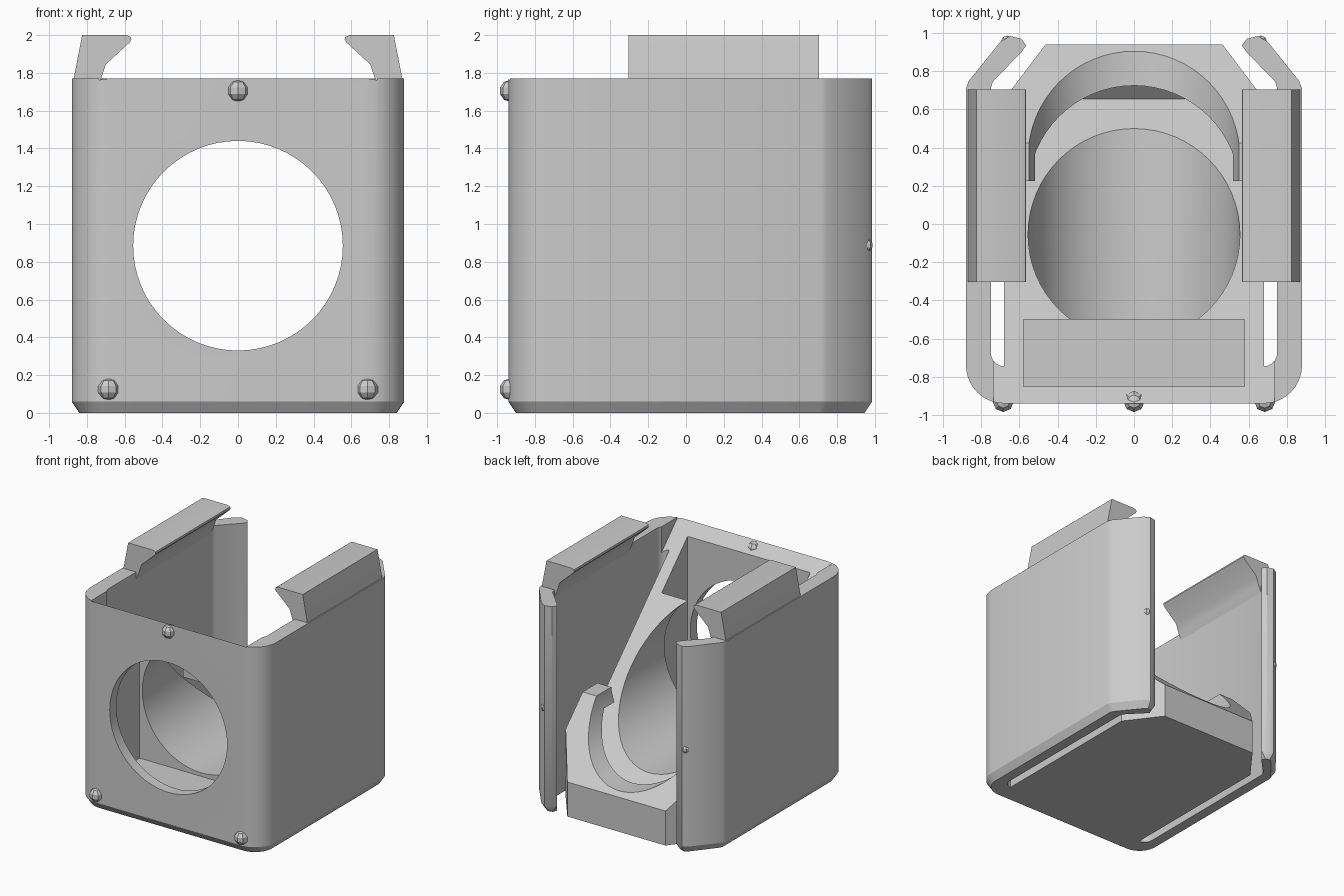
import bpy, bmesh, math
from mathutils import Vector

if "Cube" in bpy.data.objects:
    bpy.data.objects.remove(bpy.data.objects["Cube"])

grey = bpy.data.materials.new("plain grey")
grey.use_nodes = True
COLOUR = (0.6, 0.6, 0.6, 1)
grey.diffuse_color = COLOUR
grey.node_tree.nodes["Principled BSDF"].inputs["Base Color"].default_value = COLOUR


def finish(name, bm):
    bmesh.ops.recalc_face_normals(bm, faces=bm.faces)
    mesh = bpy.data.meshes.new(name)
    bm.to_mesh(mesh)
    bm.free()
    mesh.materials.append(grey)
    ob = bpy.data.objects.new(name, mesh)
    bpy.context.collection.objects.link(ob)
    return ob


def loft(name, rings):
    """Skin closed rings of 3D points and cap both ends."""
    bm = bmesh.new()
    loops = [[bm.verts.new(p) for p in ring] for ring in rings]
    n = len(loops[0])
    for a, b in zip(loops, loops[1:]):
        for i in range(n):
            j = (i + 1) % n
            bm.faces.new((a[i], a[j], b[j], b[i]))
    bm.faces.new(loops[0])
    bm.faces.new(loops[-1])
    return finish(name, bm)


def prism(name, pts, axis, lo, hi):
    """Extrude a 2D outline along one axis."""
    def place(p, t):
        c = list(p)
        c.insert(axis, t)
        return c
    return loft(name, [[place(p, t) for p in pts] for t in (lo, hi)])


def arc(cx, cy, r, a0, a1, n):
    angles = [math.radians(a0 + (a1 - a0) * i / n) for i in range(n + 1)]
    return [(cx + r * math.cos(a), cy + r * math.sin(a)) for a in angles]


def select_only(ob):
    bpy.ops.object.select_all(action='DESELECT')
    ob.select_set(True)
    bpy.context.view_layer.objects.active = ob


def combine(ob, tool, operation='DIFFERENCE'):
    mod = ob.modifiers.new("cut", 'BOOLEAN')
    mod.operation, mod.solver, mod.object = operation, 'EXACT', tool
    select_only(ob)
    bpy.ops.object.modifier_apply(modifier=mod.name)


def mirror_x(pts):
    return pts + [(-x, y) for x, y in reversed(pts)]


# Outer shell: rounded U in plan with inward-bent spring ends
outer = arc(0.68, -0.74, 0.2, -90, 0, 10) + [
    (0.88, 0.71), (0.865, 0.75), (0.70, 0.955), (0.65, 0.985), (0.59, 0.97), (0.565, 0.935)]
inner = [(0.59, 0.90), (0.74, 0.745), (0.75, 0.71)] + arc(0.68, -0.675, 0.07, 0, -90, 6)
half = outer + inner
outline = [(-x, y) for x, y in reversed(outer)] + half + [(-x, y) for x, y in reversed(inner)]
edge_count = 2 * len(outer)
foot = []
for i, p in enumerate(outline):
    p = Vector(p)
    if i < edge_count:
        before = (p - Vector(outline[i - 1])).normalized()
        after = (Vector(outline[(i + 1) % len(outline)]) - p).normalized()
        along = (before + after).normalized()
        p = p + Vector((-along.y, along.x)) * 0.04
    foot.append(p)
shell = loft("outer_shell", [[(x, y, z) for x, y in ring]
                             for ring, z in ((foot, 0), (outline, 0.06), (outline, 1.77))])

# Inner cradle: sloped seat with a hooked retaining lip at its lower end
seat = [(-0.75, 0), (0.94, 0), (0.94, 0.295), (0.425, 0.81), (0.225, 0.81), (0.225, 0.69),
        (0.365, 0.69), (0.77, 0.285), (0.655, 0.175), (-0.75, 1.58)]
cradle = prism("inner_cradle", seat, 0, -0.68, 0.68)

# Cutters: cradle plan, sloped top, round bore and square slot
plan = prism("plan_cutter", mirror_x([(0.68 + 0.05, -1), (0.73, 0.588), (0.46, 0.945)]), 2, -1, 3)
slope = prism("slope_cutter", [(-1, 1.83), (-0.6, 1.43), (-0.6, 2), (-1, 2)], 0, -0.735, 0.735)
bore = prism("bore_cutter", arc(0, 0.885, 0.555, 0, 354.375, 63), 1, -1.5, 1.5)
slot = prism("slot_cutter", mirror_x([(0.58, -0.85), (0.58, -0.5)]), 2, 0.3, 3)
combine(cradle, plan, 'INTERSECT')
combine(shell, slope)
for part in (shell, cradle):
    combine(part, bore)
    combine(part, slot)
for tool in (plan, slope, bore, slot):
    bpy.data.objects.remove(tool)

# Hooked clips along the side walls
clip = [(0.875, 1.74), (0.87, 1.77), (0.825, 2), (0.59, 2), (0.568, 1.99), (0.565, 1.975),
        (0.575, 1.96), (0.70, 1.845), (0.725, 1.77), (0.755, 1.70), (0.80, 1.70)]
parts = [shell, cradle]
for side, label in ((1, "left"), (-1, "right")):
    parts.append(prism(label + "_clip", [(side * x, z) for x, z in clip], 1, -0.305, 0.705))


# Small faceted locating bumps
def bump(name, x, y, z, r):
    bm = bmesh.new()
    bmesh.ops.create_uvsphere(bm, u_segments=8, v_segments=5, radius=r)
    bmesh.ops.translate(bm, verts=bm.verts, vec=(x, y, z))
    finish(name, bm)


bump("top_front_bump", 0, -0.93, 1.705, 0.058)
for side, label in ((1, "left"), (-1, "right")):
    bump(label + "_front_bump", side * 0.685, -0.93, 0.125, 0.058)
    bump(label + "_spring_bump", side * 0.665, 0.955, 0.887, 0.034)

for part in parts:
    select_only(part)
    bpy.ops.object.shade_smooth_by_angle(angle=math.radians(32))
